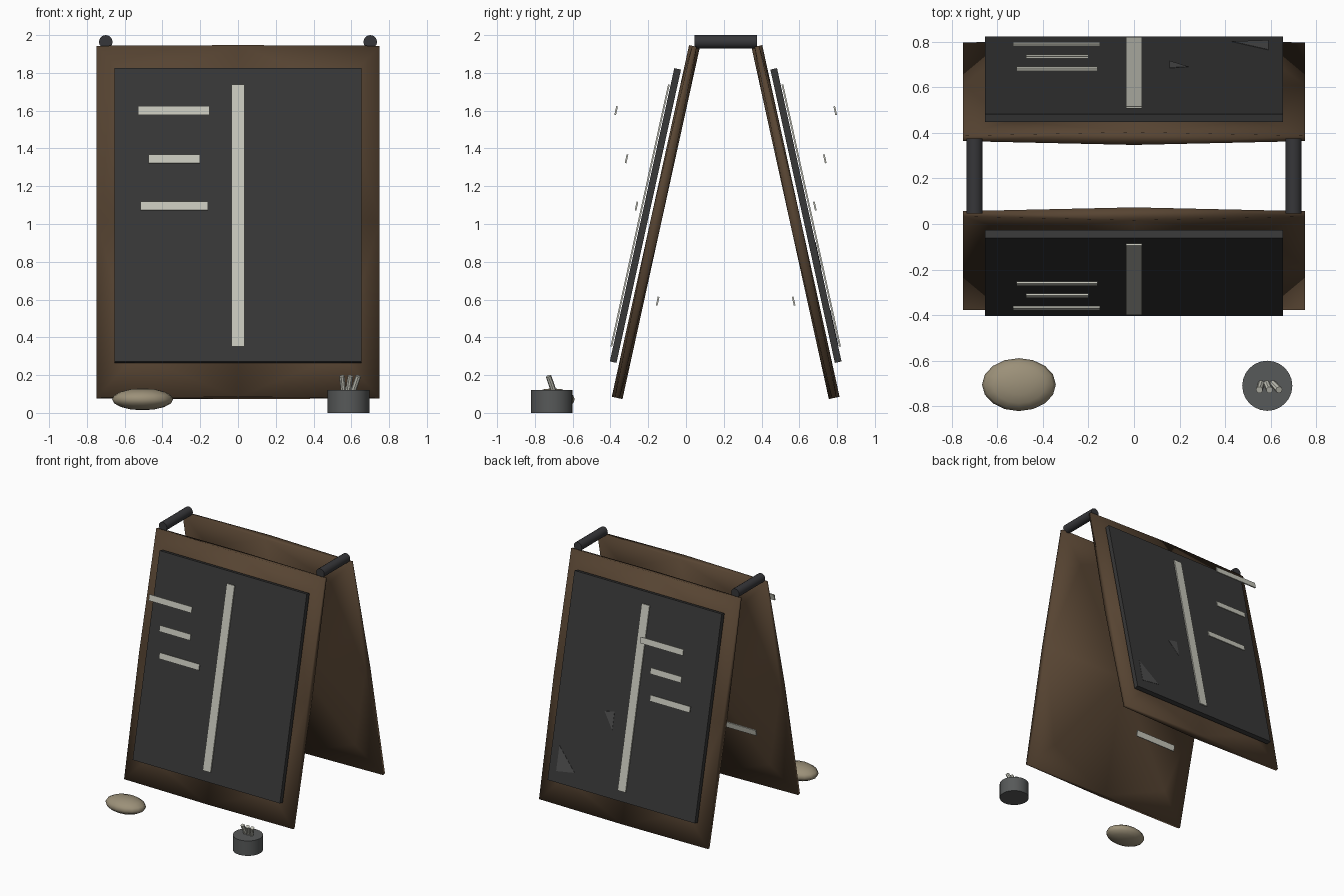
import bpy
import bmesh
from math import radians, sin, cos
from mathutils import Vector

cube = bpy.data.objects.get("Cube")
if cube:
    bpy.data.objects.remove(cube, do_unlink=True)

TILT = radians(12.4)
MID_Y = 0.21      # the two leaves mirror about this depth


def material(name, rgb):
    m = bpy.data.materials.new(name)
    m.use_nodes = True
    m.diffuse_color = (*rgb, 1)
    bsdf = m.node_tree.nodes["Principled BSDF"]
    bsdf.inputs["Base Color"].default_value = (*rgb, 1)
    bsdf.inputs["Roughness"].default_value = 0.9
    return m


WOOD = material("dark wood", (0.095, 0.058, 0.032))
SLATE = material("slate", (0.038, 0.038, 0.038))
CHALK = material("chalk", (0.56, 0.56, 0.49))
IRON = material("iron", (0.037, 0.037, 0.041))
TIN = material("tin", (0.095, 0.1, 0.1))
STONE = material("stone", (0.33, 0.28, 0.19))
SMUDGE = material("chalk smudge", (0.075, 0.075, 0.075))


def finish(name, bm, mat, smooth=None):
    bmesh.ops.recalc_face_normals(bm, faces=bm.faces)
    me = bpy.data.meshes.new(name)
    bm.to_mesh(me)
    bm.free()
    me.materials.append(mat)
    if smooth is not None:
        me.shade_smooth()
        me.set_sharp_from_angle(angle=radians(smooth))
    ob = bpy.data.objects.new(name, me)
    bpy.context.collection.objects.link(ob)
    return ob


def leaf_point(side, centre, x, u, n):
    """u runs up the leaf, n points outward; side -1 is front, 1 is back."""
    y, z = centre
    y += u * sin(TILT) - n * cos(TILT)
    z += u * cos(TILT) + n * sin(TILT)
    return Vector((x, MID_Y - side * (y - MID_Y) if side > 0 else y, z))


def slab(name, side, centre, x0, x1, height, thick, mat):
    bm = bmesh.new()
    bmesh.ops.create_cube(bm, size=1)
    for v in bm.verts:
        x = (x0 + x1) / 2 + v.co.x * (x1 - x0)
        v.co = leaf_point(side, centre, x, v.co.z * height, v.co.y * thick)
    return finish(name, bm, mat)


def rod(name, start, end, radius, sides, mat):
    start, end = Vector(start), Vector(end)
    bm = bmesh.new()
    bmesh.ops.create_cone(bm, cap_ends=True, segments=sides, radius1=radius,
                          radius2=radius, depth=(end - start).length)
    turn = (end - start).to_track_quat('Z', 'Y')
    for v in bm.verts:
        v.co = turn @ v.co + (start + end) / 2
    return finish(name, bm, mat, 40)


def wood_leaf(name, side):
    """Pillowed panel: a thin rim of eight points around a thicker middle."""
    w, h, iw, ih = 0.75, 0.953, 0.545, 0.73
    thin, thick = 0.012, 0.029
    rim = [(w, h, thin), (0, h, thick), (-w, h, thin), (-w, 0, thick),
           (-w, -h, thin), (0, -h, thick), (w, -h, thin), (w, 0, thick)]
    inner = [(iw, ih), (-iw, ih), (-iw, -ih), (iw, -ih)]
    centre = (-0.16, 1.01)
    bm = bmesh.new()
    rims = []
    for face in (1, -1):
        def vert(x, u, n):
            return bm.verts.new(leaf_point(side, centre, x, u, n * face))
        r = [vert(*p) for p in rim]
        q = [vert(x, u, thick) for x, u in inner]
        c = vert(0, 0, thick)
        for k in range(4):
            bm.faces.new((r[2 * k], r[2 * k + 1], q[k], r[2 * k - 1]))
            bm.faces.new((r[2 * k + 1], q[(k + 1) % 4], c, q[k]))
        rims.append(r)
    a, b = rims
    for k in range(8):
        j = (k + 1) % 8
        bm.faces.new((a[k], a[j], b[j], b[k]))
    finish(name, bm, WOOD, 180)


# Both leaves: wood panel, slate, centre line and writing bars
BARS = [(-0.37, 1.6, -0.53, -0.15), (-0.315, 1.345, -0.475, -0.20),
        (-0.262, 1.095, -0.515, -0.16), (-0.15, 0.592, -0.52, -0.155)]
for side, label in ((-1, "front"), (1, "back")):
    wood_leaf(label + "_wood_leaf", side)
    slab(label + "_slate", side, (-0.215, 1.045), -0.655, 0.655, 1.59, 0.036, SLATE)
    slab(label + "_centre_line", side, (-0.243, 1.045), -0.035, 0.035, 1.42, 0.009, CHALK)
    for i, (y, z, x0, x1) in enumerate(BARS):
        slab(f"{label}_writing_bar_{i + 1}", side, (y, z), x0, x1, 0.047, 0.009, CHALK)

# Chalk smudges on the back slate
SMUDGES = [[(0.43, 0.375), (0.59, 0.35), (0.59, 0.54)],
           [(0.155, 0.76), (0.24, 0.88), (0.155, 0.90)]]
for i, corners in enumerate(SMUDGES):
    bm = bmesh.new()
    vs = [bm.verts.new(leaf_point(1, (-0.215, 1.045), x, (z - 1.045) / cos(TILT), 0.02))
          for x, z in corners]
    base = bm.faces.new(vs)
    ext = bmesh.ops.extrude_face_region(bm, geom=[base])["geom"]
    push = Vector((0, -cos(TILT), -sin(TILT))) * 0.004
    for v in ext:
        if isinstance(v, bmesh.types.BMVert):
            v.co += push
    finish(f"smudge_{i + 1}", bm, SMUDGE)

# Iron bars joining the leaves
for x, label in ((0.7, "left"), (-0.7, "right")):
    rod(label + "_top_bar", (x, 0.045, 1.964), (x, 0.375, 1.964), 0.036, 16, IRON)

# Chalk pot with sticks
rod("chalk_pot", (0.585, -0.71, 0), (0.585, -0.71, 0.12), 0.11, 24, TIN)
for i, (x0, x1) in enumerate([(0.56, 0.55), (0.58, 0.595), (0.605, 0.637)]):
    rod(f"chalk_stick_{i + 1}", (x0, -0.695, 0.1), (x1, -0.728, 0.195), 0.015, 8, CHALK)

# Pebble beside the sign
bm = bmesh.new()
bmesh.ops.create_uvsphere(bm, u_segments=16, v_segments=8, radius=1)
for v in bm.verts:
    v.co = Vector((v.co.x * 0.162 - 0.505, v.co.y * 0.116 - 0.705, v.co.z * 0.058 + 0.072))
finish("pebble", bm, STONE, 60)
